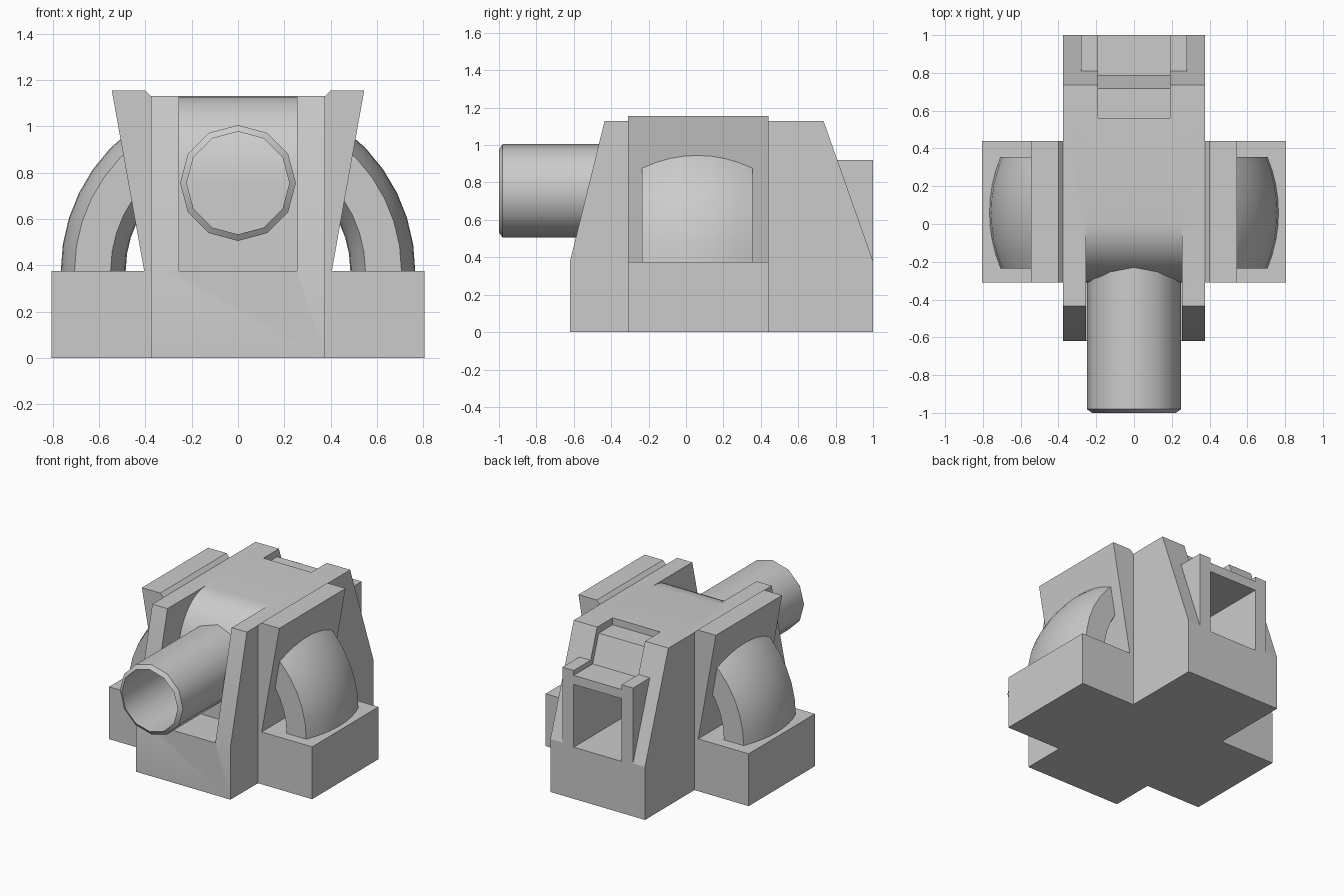
import bpy, bmesh
from math import sin, cos, pi, radians, sqrt

if "Cube" in bpy.data.objects:
    bpy.data.objects.remove(bpy.data.objects["Cube"])


def make_object(name, bm, smooth=False):
    bmesh.ops.recalc_face_normals(bm, faces=bm.faces)
    mesh = bpy.data.meshes.new(name)
    bm.to_mesh(mesh)
    bm.free()
    obj = bpy.data.objects.new(name, mesh)
    bpy.context.collection.objects.link(obj)
    if smooth:
        activate(obj)
        bpy.ops.object.shade_smooth_by_angle(angle=radians(35))
    return obj


def activate(obj):
    bpy.ops.object.select_all(action='DESELECT')
    obj.select_set(True)
    bpy.context.view_layer.objects.active = obj


def prism(name, profile, lo, hi, axis):
    """Extrude a YZ profile along x, or an XZ profile along y."""
    bm = bmesh.new()
    place = (lambda p, d: (d, *p)) if axis == 'x' else (lambda p, d: (p[0], d, p[1]))
    a, b = ([bm.verts.new(place(p, d)) for p in profile] for d in (lo, hi))
    bm.faces.new(a)
    bm.faces.new(b)
    for i in range(len(a)):
        j = (i + 1) % len(a)
        bm.faces.new((a[i], a[j], b[j], b[i]))
    return make_object(name, bm)


def lathe(name, profile, start, end, steps, centre, closed):
    """Sweep a closed (radius, y) profile about an axis along y."""
    bm = bmesh.new()
    rings = []
    for k in range(steps if closed else steps + 1):
        t = start + (end - start) * k / steps
        rings.append([bm.verts.new((r * cos(t), y, centre + r * sin(t))) for r, y in profile])
    n = len(profile)
    for k in range(steps):
        a, b = rings[k], rings[(k + 1) % len(rings)]
        for i in range(n):
            j = (i + 1) % n
            bm.faces.new((a[i], a[j], b[j], b[i]))
    if not closed:
        bm.faces.new(rings[0])
        bm.faces.new(rings[-1])
    return make_object(name, bm, True)


def boolean(obj, tool, operation):
    activate(obj)
    mod = obj.modifiers.new(operation.title(), 'BOOLEAN')
    mod.object, mod.operation, mod.solver = tool, operation, 'EXACT'
    bpy.ops.object.modifier_apply(modifier=mod.name)
    bpy.data.objects.remove(tool, do_unlink=True)


def mirror_x(obj):
    activate(obj)
    mod = obj.modifiers.new("Mirror", 'MIRROR')
    mod.use_clip = False
    mod.use_mirror_merge = False
    bpy.ops.object.modifier_apply(modifier=mod.name)


# Central housing with sloped front and back
body = prism("housing", [(-.62, 0), (-.62, .38), (-.435, 1.13), (.735, 1.13),
                         (1, .38), (1, 0)], -.375, .375, 'x')

# Rear port block joined to the sloped back
port = prism("rear_port", [(.6, .3), (1, .3), (1, .92), (.6, .92)], -.28, .28, 'x')
boolean(body, port, 'UNION')

# Front slot with a rounded drum-like back wall
curve = [(-.31 * cos(i * pi / 20), .755 + .375 * sin(i * pi / 20)) for i in range(11)]
slot = prism("slot_cutter", [(-.8, 1.3), (-.8, .375), (-.31, .375)] + curve + [(0, 1.3)],
             -.255, .255, 'x')
boolean(body, slot, 'DIFFERENCE')

# Sunken strip over the rear edge, and the port opening
strip = prism("strip_cutter", [(.56, 1.3), (.56, 1.08), (.717, 1.08), (.785, .885),
                               (1.1, .885), (1.1, 1.3)], -.19, .19, 'x')
boolean(body, strip, 'DIFFERENCE')
hole = prism("port_cutter", [(.45, .37), (1.1, .37), (1.1, .82), (.45, .82)], -.19, .19, 'x')
boolean(body, hole, 'DIFFERENCE')
activate(body)
bpy.ops.object.shade_smooth_by_angle(angle=radians(15))

# Hollow twelve-sided barrel
lathe("barrel", [(.25, -.2), (.25, -.98), (.222, -1), (.222, -.2)],
      0, 2 * pi, 12, .755, True)

# Side blocks with leaning plates
mount = prism("side_mounts", [(.375, 0), (.805, 0), (.805, .375), (.405, .375),
                              (.545, 1.155), (.40, 1.155), (.375, 1.13)], -.31, .44, 'y')
mirror_x(mount)

# Bulging curved side arms
offsets = [-.295 + .59 * i / 8 for i in range(9)]
outer = [(sqrt(.765 ** 2 - d * d), .06 + d) for d in offsets]
inner = [(.55 - .065 * (1 - (d / .295) ** 2), .06 + d) for d in reversed(offsets)]
arms = lathe("side_arms", outer + inner, 0, radians(52.5), 6, .375, False)
mirror_x(arms)
